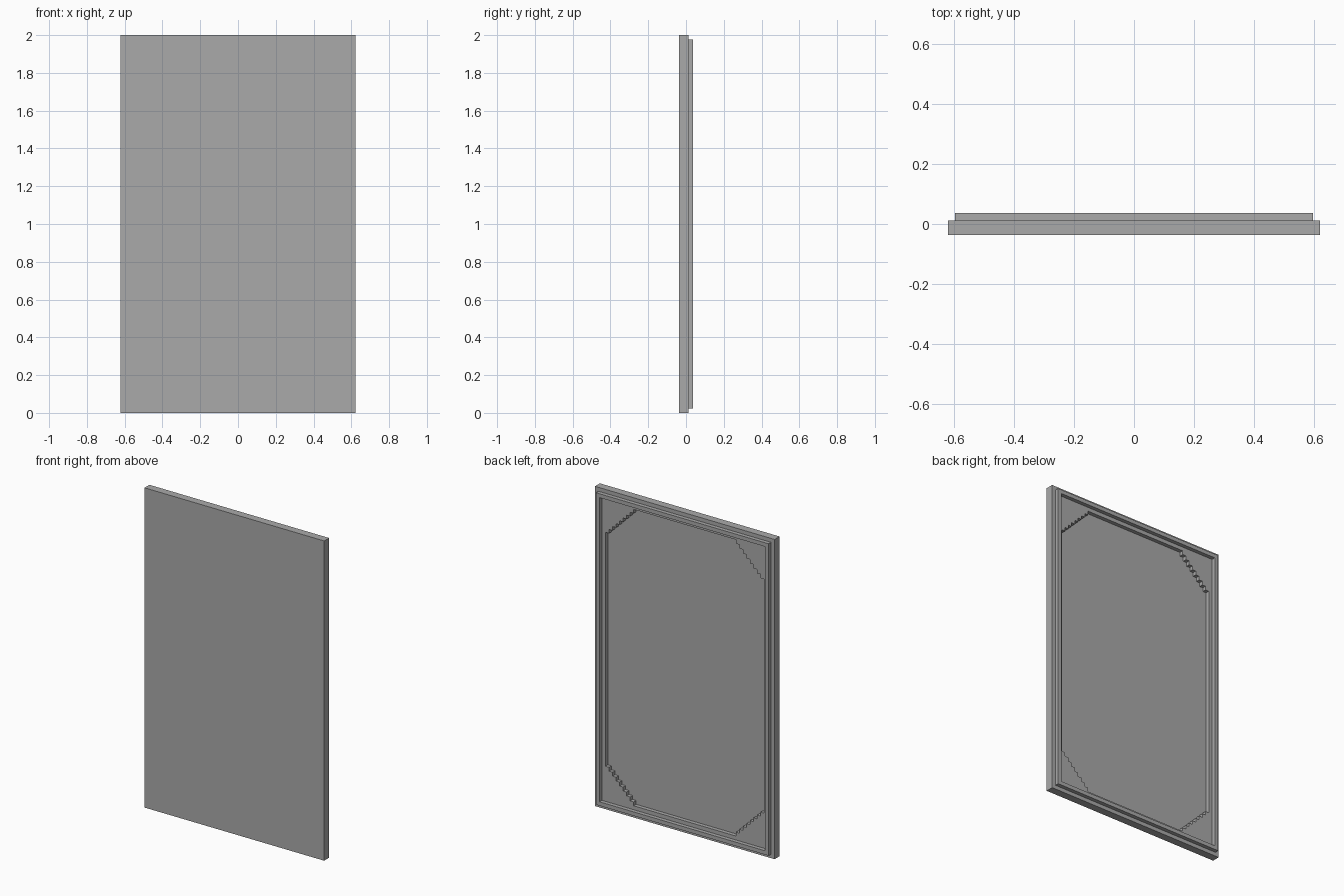
import bpy
import bmesh

if "Cube" in bpy.data.objects:
    bpy.data.objects.remove(bpy.data.objects["Cube"], do_unlink=True)

U = 2 / 82            # one block of the design
W, H = 51 * U, 2.0    # overall width and height
STEPS = 8             # blocks along each stepped corner

grey = bpy.data.materials.new("plain grey")
grey.use_nodes = True
grey.diffuse_color = (0.4, 0.4, 0.4, 1)
grey.node_tree.nodes["Principled BSDF"].inputs["Base Color"].default_value = (0.4, 0.4, 0.4, 1)


def outline(inset, steps=0):
    """Rectangle inset by whole blocks, with stair-stepped corners if asked."""
    a, b = W / 2 - inset * U, H / 2 - inset * U
    corner = []
    for i in range(steps + 1):
        corner.append((a - i * U, b - (steps - i) * U))
        if i < steps:
            corner.append((a - i * U - U, b - (steps - i) * U))
    points = []
    for sx, sz in ((1, 1), (-1, 1), (-1, -1), (1, -1)):
        part = corner if sx * sz > 0 else corner[::-1]
        points += [(sx * x, H / 2 + sz * z) for x, z in part]
    return points


def add_loop(bm, points, y):
    verts = [bm.verts.new((x, y * U, z)) for x, z in points]
    edges = [bm.edges.new((v, verts[i - 1])) for i, v in enumerate(verts)]
    return verts, edges


def wall(bm, lower, upper):
    for i in range(len(lower[0])):
        bm.faces.new((lower[0][i - 1], lower[0][i], upper[0][i], upper[0][i - 1]))


def ring(bm, outer, inner):
    bmesh.ops.triangle_fill(bm, edges=outer[1] + inner[1], use_beauty=True)


def finish(bm, name):
    bmesh.ops.recalc_face_normals(bm, faces=bm.faces)
    mesh = bpy.data.meshes.new(name)
    bm.to_mesh(mesh)
    bm.free()
    mesh.materials.append(grey)
    bpy.context.collection.objects.link(bpy.data.objects.new(name, mesh))


# Main panel with a shallow recess in its back
bm = bmesh.new()
front = add_loop(bm, outline(0), -1.5)
back = add_loop(bm, outline(0), 0.5)
lip = add_loop(bm, outline(3, STEPS), 0.5)
floor = add_loop(bm, outline(3, STEPS), -0.5)
bm.faces.new(front[0])
wall(bm, front, back)
ring(bm, back, lip)
wall(bm, lip, floor)
bm.faces.new(floor[0])
finish(bm, "main_panel")

# Raised rim around the back, seated into the panel
bm = bmesh.new()
loops = [add_loop(bm, outline(inset), y) for inset, y in ((1, 0), (1, 1.5), (2, 1.5), (2, 0))]
wall(bm, loops[0], loops[1])
ring(bm, loops[1], loops[2])
wall(bm, loops[2], loops[3])
ring(bm, loops[3], loops[0])
finish(bm, "back_rim")
